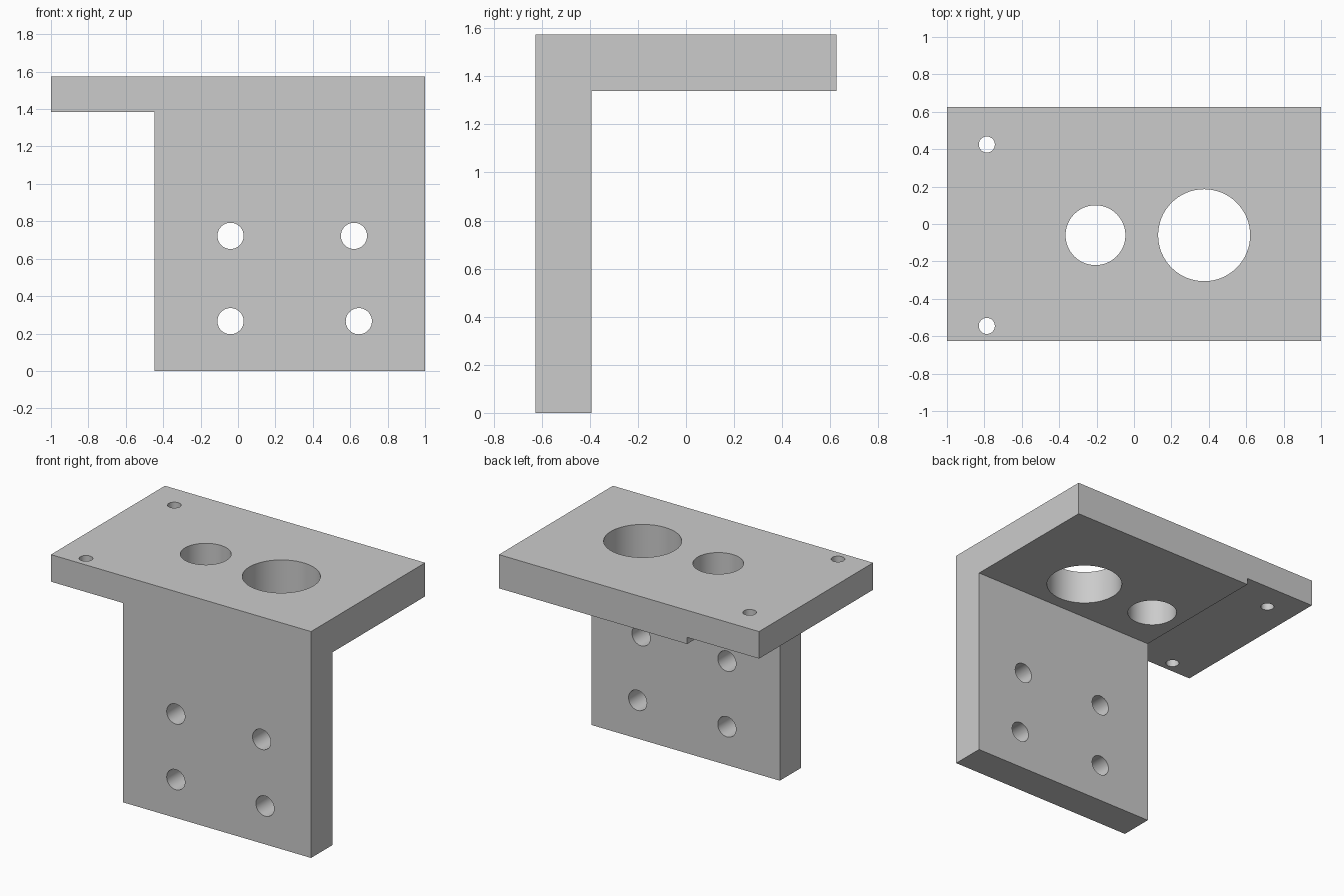
import bpy, bmesh, math
from mathutils import Matrix

cube = bpy.data.objects.get("Cube")
if cube:
    bpy.data.objects.remove(cube, do_unlink=True)

grey = bpy.data.materials.new("plain grey")
grey.use_nodes = True
grey.diffuse_color = (0.6, 0.6, 0.6, 1)
grey.node_tree.nodes["Principled BSDF"].inputs["Base Color"].default_value = (0.6, 0.6, 0.6, 1)

HEIGHT, HALF_DEPTH, THICK = 1.573, 0.626, 0.234
WALL_SIDE, WING_BOTTOM = -0.447, 1.385


def add_object(name, bm):
    bmesh.ops.recalc_face_normals(bm, faces=bm.faces[:])
    mesh = bpy.data.meshes.new(name)
    bm.to_mesh(mesh)
    bm.free()
    mesh.materials.append(grey)
    obj = bpy.data.objects.new(name, mesh)
    bpy.context.collection.objects.link(obj)
    return obj


def cut(target, cutter):
    """Subtract the cutter from the target, then discard the cutter."""
    mod = target.modifiers.new("cut", "BOOLEAN")
    mod.operation = "DIFFERENCE"
    mod.solver = "EXACT"
    mod.object = cutter
    bpy.ops.object.modifier_apply(modifier=mod.name)
    bpy.data.objects.remove(cutter, do_unlink=True)


def drill(x, y, z, radius, axis):
    bm = bmesh.new()
    turn = Matrix.Rotation(math.pi / 2, 4, "X") if axis == "Y" else Matrix()
    bmesh.ops.create_cone(bm, cap_ends=True, segments=64, radius1=radius, radius2=radius,
                          depth=0.5, matrix=Matrix.Translation((x, y, z)) @ turn)
    return add_object("drill", bm)


# Bracket: L-shaped side profile extruded along x
front, back = -HALF_DEPTH, HALF_DEPTH
inner, under = front + THICK, HEIGHT - THICK
profile = [(front, 0), (inner, 0), (inner, under), (back, under), (back, HEIGHT), (front, HEIGHT)]
bm = bmesh.new()
face = bm.faces.new([bm.verts.new((-1, y, z)) for y, z in profile])
side = bmesh.ops.extrude_face_region(bm, geom=[face])
bmesh.ops.translate(bm, vec=(2, 0, 0),
                    verts=[v for v in side["geom"] if isinstance(v, bmesh.types.BMVert)])
bracket = add_object("angle_bracket", bm)
bpy.context.view_layer.objects.active = bracket
bracket.select_set(True)

# Thinner overhanging wing: clear everything below it beside the wall
bm = bmesh.new()
bmesh.ops.create_cube(bm, size=2, matrix=Matrix.Translation((WALL_SIDE - 1, 0, WING_BOTTOM - 1))
                      @ Matrix.Diagonal((1, 1, 1, 1)))
cut(bracket, add_object("wing_clearance", bm))

# Mounting holes through the wall
for x, z in [(-0.04, 0.722), (0.62, 0.722), (-0.04, 0.266), (0.646, 0.266)]:
    cut(bracket, drill(x, front + THICK / 2, z, 0.07, "Y"))

# Holes through the top plate
for x, y, radius in [(-0.787, 0.425, 0.043), (-0.787, -0.545, 0.043),
                     (-0.206, -0.06, 0.16), (0.375, -0.06, 0.246)]:
    cut(bracket, drill(x, y, HEIGHT - THICK / 2, radius, "Z"))

bpy.ops.object.shade_smooth_by_angle(angle=math.radians(30))
